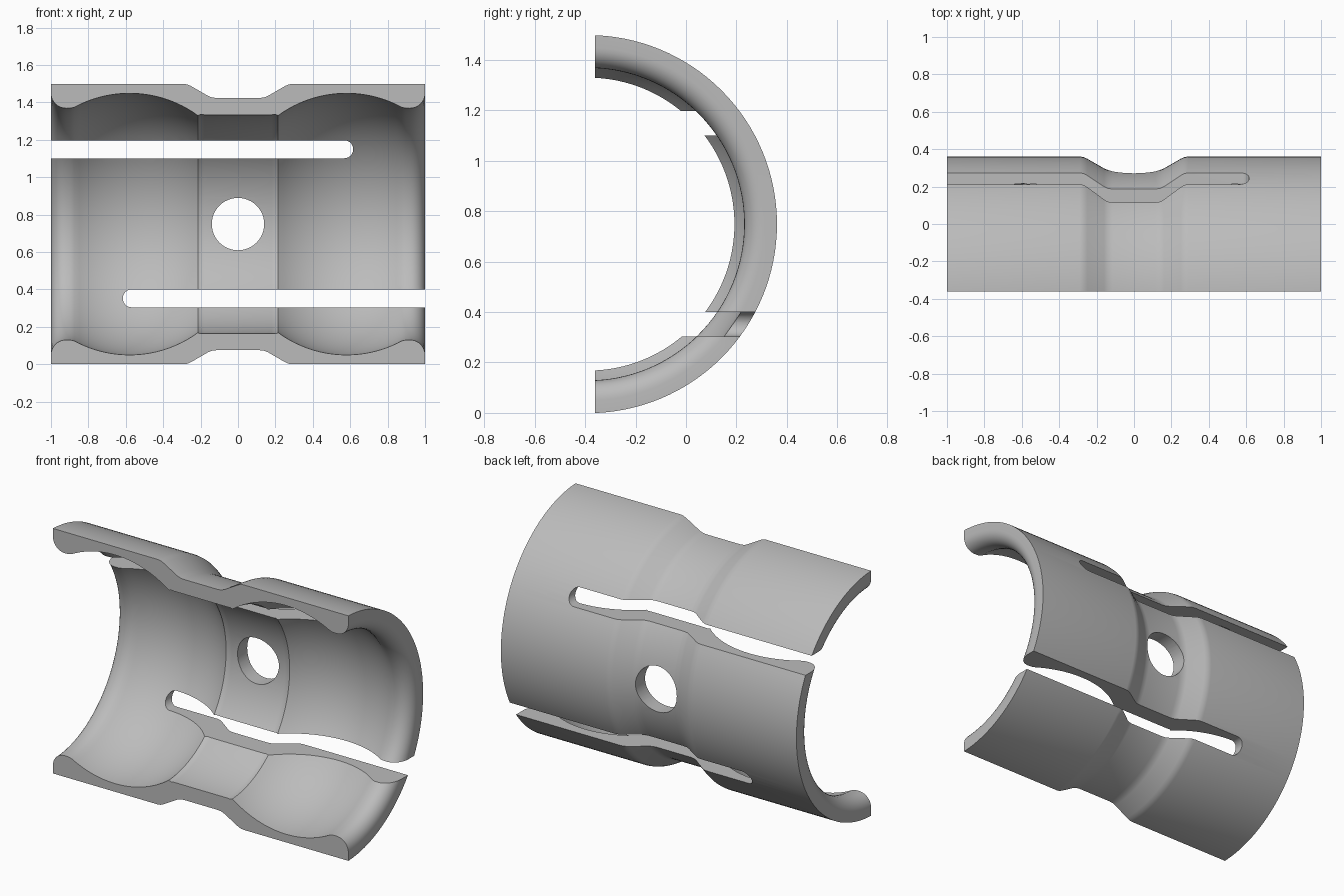
import bpy, bmesh
from math import sin, cos, pi, sqrt, radians
from mathutils import Matrix, Vector

if "Cube" in bpy.data.objects:
    bpy.data.objects.remove(bpy.data.objects["Cube"], do_unlink=True)

AXIS_Y, AXIS_Z, CUT_Y = -0.389, 0.749, -0.361
SEGMENTS = 128

steel = bpy.data.materials.new("light grey metal")
steel.use_nodes = True
GREY = (0.5, 0.5, 0.5, 1)
steel.diffuse_color = GREY
steel.node_tree.nodes["Principled BSDF"].inputs["Base Color"].default_value = GREY


def make_object(name, bm):
    bmesh.ops.recalc_face_normals(bm, faces=bm.faces)
    mesh = bpy.data.meshes.new(name)
    bm.to_mesh(mesh)
    bm.free()
    mesh.materials.append(steel)
    obj = bpy.data.objects.new(name, mesh)
    bpy.context.scene.collection.objects.link(obj)
    return obj


def prism(name, outline, y0, y1):
    """Extrude an (x, z) outline along y."""
    bm = bmesh.new()
    face = bm.faces.new([bm.verts.new((x, y0, z)) for x, z in outline])
    ext = bmesh.ops.extrude_face_region(bm, geom=[face])
    moved = [v for v in ext["geom"] if isinstance(v, bmesh.types.BMVert)]
    bmesh.ops.translate(bm, verts=moved, vec=(0, y1 - y0, 0))
    return make_object(name, bm)


def arc(cx, cz, r, a0, a1, n):
    return [(cx + r * cos(a0 + (a1 - a0) * i / n),
             cz + r * sin(a0 + (a1 - a0) * i / n)) for i in range(n + 1)]


# Wall profile, left half as (x, radius): outer waist, then inner lip and spherical seat
outer = [(-1, 0.75), (-0.29, 0.75), (-0.27, 0.747), (-0.25, 0.738),
         (-0.16, 0.686), (-0.14, 0.678), (-0.115, 0.675)]
inner = arc(-0.92, 0.70, 0.08, pi, 1.5 * pi, 8)
inner.append((-0.895, 0.6205))
for i in range(25):
    x = -0.875 + 0.66 * i / 24
    inner.append((x, 0.08 + sqrt(0.62 ** 2 - (x + 0.58) ** 2)))
inner += [(-0.2, 0.587), (-0.18, 0.585)]


def mirrored(points):
    return points + [(-x, r) for x, r in reversed(points)]


profile = mirrored(outer) + mirrored(inner)[::-1]

# Revolved shell
bm = bmesh.new()
rings = []
for s in range(SEGMENTS):
    a = 2 * pi * s / SEGMENTS
    rings.append([bm.verts.new((x, AXIS_Y + r * cos(a), AXIS_Z + r * sin(a)))
                  for x, r in profile])
n = len(profile)
for s in range(SEGMENTS):
    p, q = rings[s], rings[(s + 1) % SEGMENTS]
    for i in range(n):
        j = (i + 1) % n
        bm.faces.new((p[i], p[j], q[j], q[i]))
shell = make_object("bearing_half_shell", bm)

# Cutters: front half, two open-ended slots, round centre hole
front_block = prism("front_half_cutter", [(-2, -1), (2, -1), (2, 3), (-2, 3)], -2, CUT_Y)


def slot(name, side, z):
    end = arc(0.568, 0, 0.048, -pi / 2, pi / 2, 16)
    outline = [(-1.2, -0.048)] + end + [(-1.2, 0.048)]
    return prism(name, [(side * x, z + dz) for x, dz in outline], -0.5, 0.6)


cutters = [front_block,
           slot("upper_slot_cutter", 1, AXIS_Z + 0.4),
           slot("lower_slot_cutter", -1, AXIS_Z - 0.397),
           prism("centre_hole_cutter", arc(0, AXIS_Z, 0.14, 0, 2 * pi, 48)[:-1], -0.5, 0.6)]

bpy.context.view_layer.objects.active = shell
shell.select_set(True)
for cutter in cutters:
    mod = shell.modifiers.new(cutter.name, 'BOOLEAN')
    mod.operation = 'DIFFERENCE'
    mod.solver = 'EXACT'
    mod.object = cutter
    bpy.ops.object.modifier_apply(modifier=mod.name)
for cutter in cutters:
    bpy.data.objects.remove(cutter, do_unlink=True)

bpy.ops.object.shade_smooth_by_angle(angle=radians(30))
